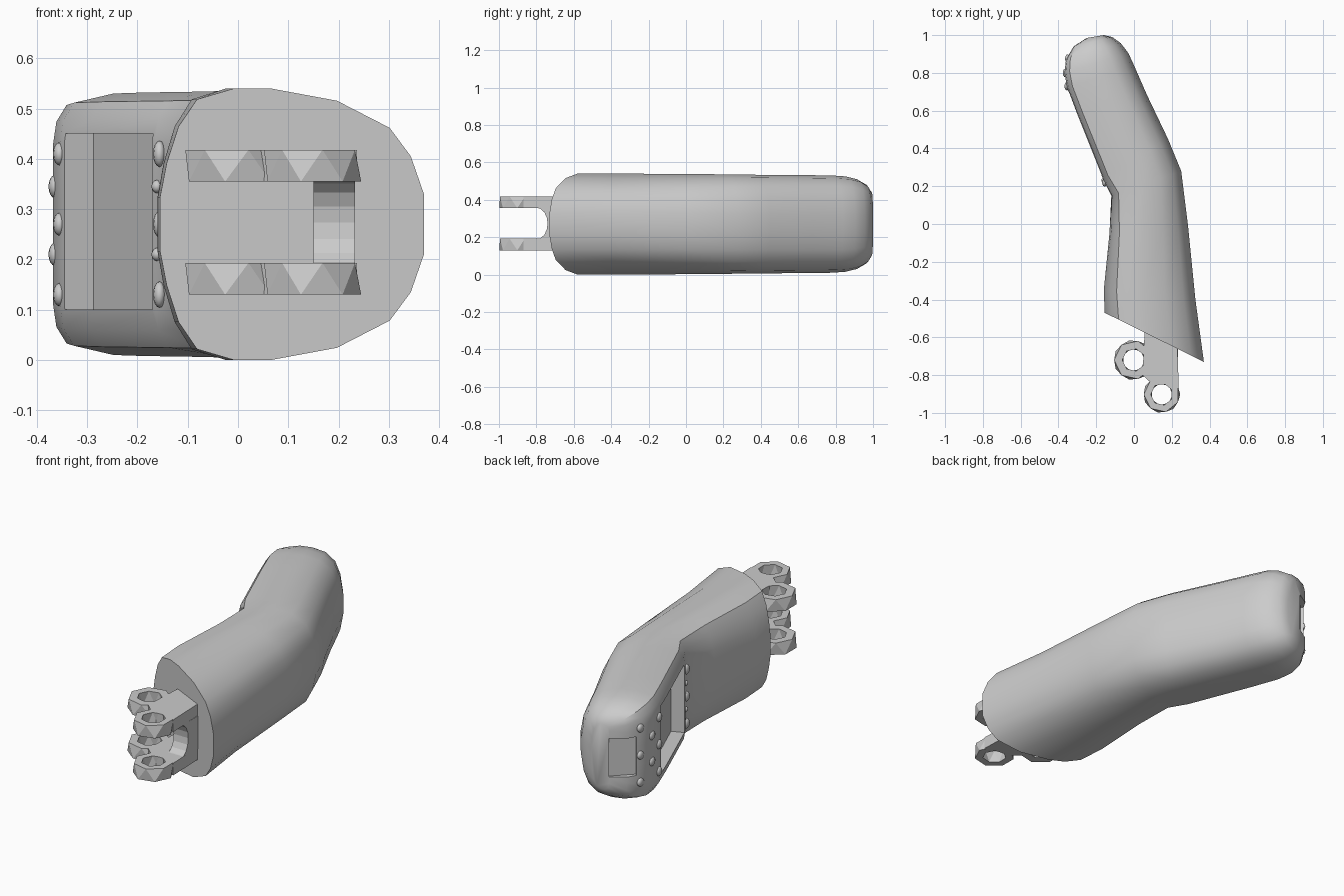
import bpy, bmesh, math
from mathutils import Vector, Matrix

old = bpy.data.objects.get("Cube")
if old:
    bpy.data.objects.remove(old)

GREY = (0.6, 0.6, 0.6, 1)
mat = bpy.data.materials.new("plain_grey")
mat.use_nodes = True
mat.diffuse_color = GREY
mat.node_tree.nodes["Principled BSDF"].inputs["Base Color"].default_value = GREY
MID = 0.27


def finish(bm, name):
    bmesh.ops.recalc_face_normals(bm, faces=bm.faces)
    mesh = bpy.data.meshes.new(name)
    bm.to_mesh(mesh)
    bm.free()
    mesh.materials.append(mat)
    ob = bpy.data.objects.new(name, mesh)
    bpy.context.collection.objects.link(ob)
    return ob


def activate(ob):
    bpy.ops.object.select_all(action='DESELECT')
    ob.select_set(True)
    bpy.context.view_layer.objects.active = ob


def smooth(ob, angle=35):
    activate(ob)
    bpy.ops.object.shade_smooth_by_angle(angle=math.radians(angle))


def box(name, centre, along, size):
    """Box whose local x runs in the ground direction 'along'."""
    bm = bmesh.new()
    m = (Matrix.Translation(centre)
         @ Matrix.Rotation(math.atan2(along[1], along[0]), 4, 'Z')
         @ Matrix.Diagonal((*size, 1)))
    bmesh.ops.create_cube(bm, size=1, matrix=m)
    return finish(bm, name)


# Cross-sections: (share of width, share of half height), left to right
FRONT = [(0, .2), (.025, .45), (.07, .72), (.14, .92), (.28, 1), (.42, 1),
         (.67, .91), (.87, .71), (.95, .5), (1, .22)]
REAR = [(0, .2), (0, .62), (.02, .8), (.08, .93), (.3, 1), (.5, 1),
        (.72, .94), (.88, .77), (.96, .52), (1, .2)]

# Stations: left point, right point, half height, blend to rear section
STATIONS = [((-.155, -.47), (.37, -.73), .27, 0),
            ((-.16, -.35), (.325, -.4), .27, 0),
            ((-.13, -.05), (.285, 0), .268, .2),
            ((-.12, .15), (.25, .28), .266, .6),
            ((-.165, .24), (.18, .45), .264, 1),
            ((-.3, .577), (.07, .68), .262, 1),
            ((-.354, .72), (0, .84), .26, 1),
            ((-.368, .8), (-.03, .905), .255, 1),
            ((-.36, .87), (-.07, .957), .24, 1),
            ((-.32, .94), (-.115, .99), .21, 1),
            ((-.25, .985), (-.16, 1), .17, 1)]

# Bent body lofted through the stations
bm = bmesh.new()
rings = []
for left, right, half, mix in STATIONS:
    left, right = Vector(left), Vector(right)
    upper = []
    for a, b in zip(FRONT, REAR):
        u, v = Vector(a).lerp(Vector(b), mix)
        p = left.lerp(right, u)
        upper.append((p.x, p.y, half * v))
    loop = upper + [(x, y, -z) for x, y, z in reversed(upper)]
    rings.append([bm.verts.new((x, y, MID + z)) for x, y, z in loop])
for r, s in zip(rings, rings[1:]):
    for i in range(len(r)):
        j = (i + 1) % len(r)
        bm.faces.new((r[i], r[j], s[j], s[i]))
bm.faces.new(rings[0])
bm.faces.new(rings[-1])
body = finish(bm, "body")

# Screen and speaker recesses
cutters = [box("screen_cutter", (-.25, .48, MID + .005), (-.374, .927), (.475, .11, .35)),
           box("speaker_cutter", (-.315, .96, MID), (.7, .7), (.13, .075, .2))]
for cutter in cutters:
    mod = body.modifiers.new("recess", 'BOOLEAN')
    mod.operation = 'DIFFERENCE'
    mod.solver = 'EXACT'
    mod.object = cutter
    cutter.hide_render = True
    activate(body)
    bpy.ops.object.modifier_apply(modifier=mod.name)
    bpy.data.objects.remove(cutter)
smooth(body)


# Round buttons on the left face
def button(name, x, y, z, size):
    bm = bmesh.new()
    m = Matrix.Translation((x, y, z)) @ Matrix.Diagonal((*size, 1))
    bmesh.ops.create_uvsphere(bm, u_segments=12, v_segments=8, radius=1, matrix=m)
    smooth(finish(bm, name), 60)


OUTER, INNER = (.13, .27, .41), (.21, .345)
for x, y, rows in ((-.355, .73, OUTER), (-.364, .8, INNER), (-.352, .875, OUTER)):
    for z in rows:
        button("keypad_button", x, y, z, (.013, .023, .023))
for z in OUTER:
    button("lower_button", -.156, .22, z, (.013, .022, .026))
for z in INNER:
    button("lower_small_button", -.161, .232, z, (.011, .014, .013))


# Faceted eyelet: inner and outer walls are zigzags of triangles
def eyelet(name, x, y, inner, outer, z0, z1, n=7):
    bm = bmesh.new()

    def ring(radius, z, turn):
        return [bm.verts.new((x + radius * math.cos(math.tau * (i + turn) / n),
                              y + radius * math.sin(math.tau * (i + turn) / n), z))
                for i in range(n)]
    ob, ot = ring(outer, z0, 0), ring(outer * .97, z1, .5)
    ib, it = ring(inner, z0, 0), ring(inner, z1, .5)
    for i in range(n):
        j = (i + 1) % n
        for low, high in ((ob, ot), (ib, it)):
            bm.faces.new((low[i], low[j], high[i]))
            bm.faces.new((low[j], high[j], high[i]))
        bm.faces.new((ob[i], ob[j], ib[j], ib[i]))
        bm.faces.new((ot[i], ot[j], it[j], it[i]))
    finish(bm, name)


# Upper and lower prongs, each an arm with two eyelets
ARM = [(.06, -.5), (.225, -.5), (.237, -.87), (.2, -.85), (.1, -.85), (.045, -.8)]
for name, z0, z1 in (("lower", .13, .193), ("upper", .355, .418)):
    bm = bmesh.new()
    face = bm.faces.new([bm.verts.new((x, y, z0)) for x, y in ARM])
    top = bmesh.ops.extrude_face_region(bm, geom=[face])
    bmesh.ops.translate(bm, vec=(0, 0, z1 - z0),
                        verts=[g for g in top["geom"] if isinstance(g, bmesh.types.BMVert)])
    finish(bm, name + "_prong_arm")
    eyelet(name + "_end_eyelet", .147, -.902, .058, .098, z0, z1)
    eyelet(name + "_side_eyelet", -.002, -.72, .06, .106, z0, z1)

# Web joining the prongs, with a rounded slot end
bm = bmesh.new()
edge = [(-.5, -.085)]
for i in range(9):
    a = math.pi * (i / 8 - .5)
    edge.append((-.8 + .06 * math.cos(a), .085 * math.sin(a)))
edge.append((-.5, .085))
sides = [[bm.verts.new((x, y, MID + .003 + z)) for y, z in edge] for x in (.15, .233)]
for side in sides:
    bm.faces.new(side)
for i in range(len(edge)):
    j = (i + 1) % len(edge)
    bm.faces.new((sides[0][i], sides[0][j], sides[1][j], sides[1][i]))
finish(bm, "prong_web")
